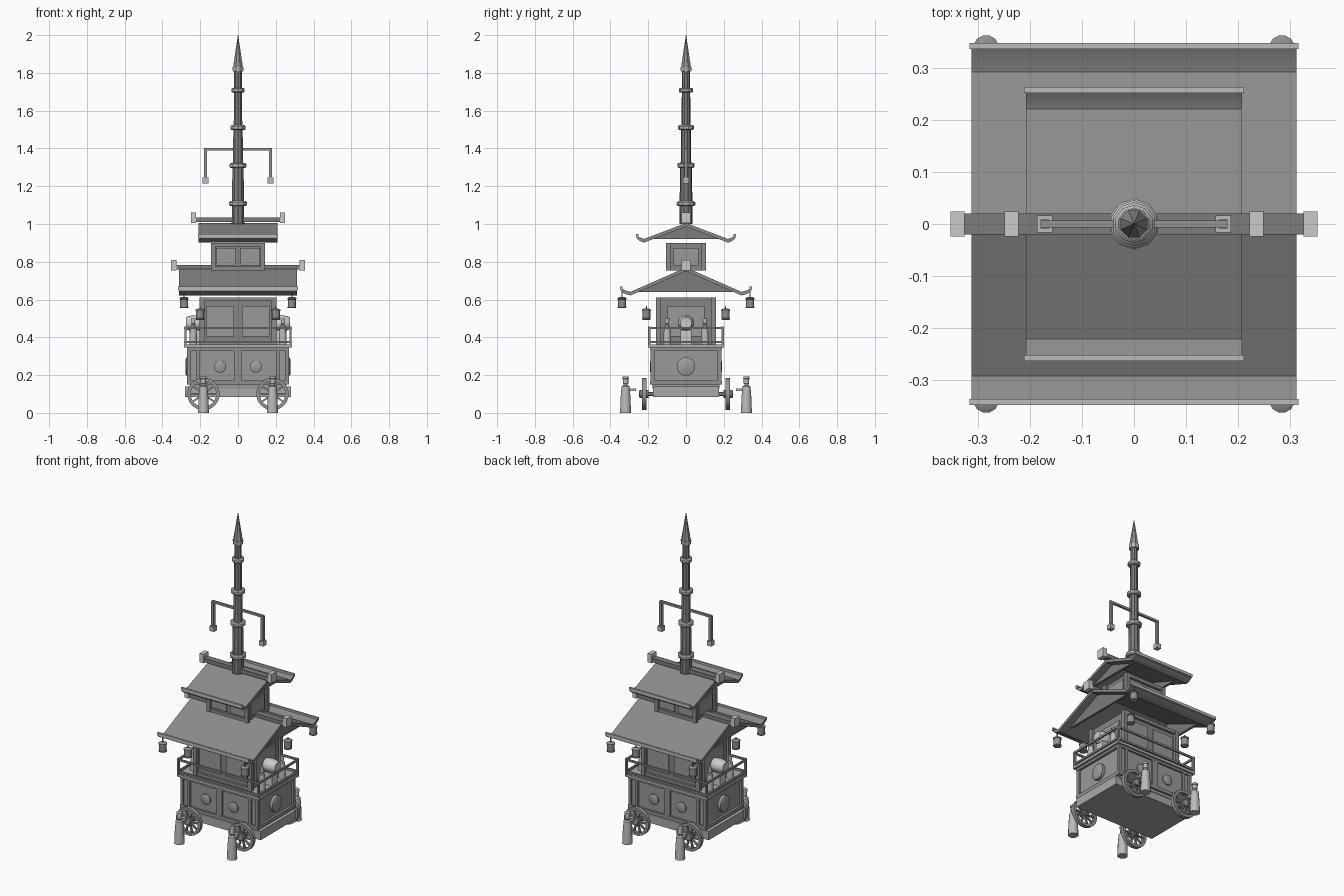
import bpy, bmesh, math
from mathutils import Vector

if "Cube" in bpy.data.objects:
    bpy.data.objects.remove(bpy.data.objects["Cube"])

S = (-1, 1)
# Grey tone per part, matched on the start of the name
TONES = [("mast_ring", .5), ("mast_tip", .3), ("mast_cross", .3), ("mast", .2), ("hanging", .3), ("arm_w", .5),
         ("ridge_cap", .55), ("ridge_beam", .2), ("eave_lip", .5), ("gable", .2), ("slopes", .26),
         ("panel", .32), ("walls", .24), ("storey", .26), ("lantern", .28), ("medallion", .34),
         ("wheel", .3), ("axle", .3), ("puller", .5), ("musician", .5), ("drum", .55),
         ("railing", .28), ("deck", .42), ("chassis", .4), ("strut", .28), ("trim", .28), ("body", .32)]


def tone(name):
    g = next((v for k, v in TONES if k in name), .3)
    key = "grey_%02d" % round(g * 100)
    m = bpy.data.materials.get(key) or bpy.data.materials.new(key)
    m.diffuse_color = (g, g, g, 1)
    m.use_nodes = True
    m.node_tree.nodes["Principled BSDF"].inputs["Base Color"].default_value = m.diffuse_color
    return m


def finish(name, bm):
    bmesh.ops.recalc_face_normals(bm, faces=bm.faces)
    me = bpy.data.meshes.new(name)
    bm.to_mesh(me)
    bm.free()
    me.shade_smooth()
    me.set_sharp_from_angle(angle=math.radians(32))
    me.materials.append(tone(name))
    ob = bpy.data.objects.new(name, me)
    bpy.context.collection.objects.link(ob)
    return ob


def box(name, x0, x1, y0, y1, z0, z1):
    bm = bmesh.new()
    bmesh.ops.create_cube(bm, size=1)
    for v in bm.verts:
        v.co = Vector(((x0 + x1) / 2 + v.co.x * (x1 - x0), (y0 + y1) / 2 + v.co.y * (y1 - y0),
                       (z0 + z1) / 2 + v.co.z * (z1 - z0)))
    return finish(name, bm)


def cbox(name, c, s):
    return box(name, *[c[i // 2] + s[i // 2] / 2 * (-1, 1)[i % 2] for i in range(6)])


def lathe(name, prof, loc, axis='Z', n=12, closed=False):
    """Revolve (radius, height) points about an axis through loc."""
    bm = bmesh.new()
    rings = []
    for r, h in prof:
        ring = []
        for i in range(n):
            a = 2 * math.pi * (i + 0.5) / n
            u, v = r * math.cos(a), r * math.sin(a)
            p = {'Z': (u, v, h), 'Y': (u, h, v), 'X': (h, u, v)}[axis]
            ring.append(bm.verts.new(Vector(loc) + Vector(p)))
        rings.append(ring)
    pairs = list(zip(rings, rings[1:])) + ([(rings[-1], rings[0])] if closed else [])
    for a, b in pairs:
        for i in range(n):
            bm.faces.new((a[i], a[(i + 1) % n], b[(i + 1) % n], b[i]))
    if not closed:
        bm.faces.new(rings[0])
        bm.faces.new(rings[-1])
    return finish(name, bm)


def extrude_x(name, pts, x0, x1):
    bm = bmesh.new()
    a, b = [[bm.verts.new((x, y, z)) for y, z in pts] for x in (x0, x1)]
    bm.faces.new(a)
    bm.faces.new(b)
    for i in range(len(pts)):
        j = (i + 1) % len(pts)
        bm.faces.new((a[i], a[j], b[j], b[i]))
    return finish(name, bm)


def figure(name, x, y, z, k=1.0, arm=0):
    p = [(.03, 0), (.027, .08), (.024, .118), (.022, .14), (.012, .146), (.012, .152),
         (.015, .156), (.015, .18), (.018, .181), (.017, .193)]
    lathe(name, [(r * k, h * k) for r, h in p], (x, y, z))
    if arm:
        box(name + "_arm", x - .009, x + .009, *sorted((y, y - arm * .055)), z + .115, z + .13)


def lantern(name, x, y, z, top):
    lathe(name, [(.017, 0), (.024, .003), (.024, .009), (.022, .01), (.022, .047),
                 (.025, .048), (.025, .054), (.014, .06)], (x, y, z))
    cbox(name + "_cord", (x, y, (z + .05 + top) / 2), (.005, .005, top - z - .05))


def roof(name, hx, kink, eave, zr, zk, ze, zbeam, cap_x):
    t = .019
    half = [(kink, zk), ((kink + eave) / 2, zk + (ze - zk) * .3), (eave, ze)]
    up = [(-y, z) for y, z in reversed(half)] + [(0, zr)] + half
    extrude_x(name + "_slopes", up + [(y, z - t) for y, z in reversed(up)], -hx, hx)
    for s in S:
        cbox(name + "_eave_lip", (0, s * (eave - .002), ze - .003), (2 * hx + .008, .012, .018))
        w = kink * .85
        extrude_x(name + "_gable_panel", [(-w, zk), (w, zk), (0, zr - .005)],
                  *sorted((s * (hx - .06), s * (hx - .045))))
        cbox(name + "_ridge_cap", (s * cap_x, 0, zbeam + .01), (.027, .048, .056))
    cbox(name + "_ridge_beam", (0, 0, zbeam), (2 * cap_x, .04, .024))


def storey(name, hx, hy, z0, z1, post):
    box(name + "_walls", -hx + .015, hx - .015, -hy + .02, hy - .02, z0, z1)
    zm, zh = (z0 + z1) / 2, (z1 - z0) * .64
    for s in S:
        for t in S:
            cbox(name + "_post", (s * (hx - post / 2), t * (hy - post / 2), zm), (post, post, z1 - z0))
            cbox(name + "_front_panel", (s * hx * .46, t * (hy - .018), zm), (hx * .72, .012, zh))
        cbox(name + "_side_panel", (s * (hx - .013), 0, zm), (.012, hy * 1.25, zh))
        for z in (z0 + .01, z1 - .01):
            cbox(name + "_rail", (0, s * (hy - .014), z), (2 * hx - .02, .018, .02))


# Wheeled base and body
box("chassis", -.28, .28, -.175, .175, .085, .14)
box("body", -.255, .255, -.178, .178, .13, .35)
for s in S:
    for z, h in ((.16, .022), (.338, .014)):
        cbox("body_trim_front", (0, s * .182, z), (.54, .016, h))
        cbox("body_trim_side", (s * .262, 0, z), (.016, .38, h))
    for x in (-.258, -.212, 0, .212, .258):
        cbox("body_strut", (x, s * .182, .245), (.018 if x else .04, .014, .19))
    for t in S:
        cbox("corner_strut", (s * .26, t * .178, .245), (.018, .02, .19))
        lathe("front_medallion", [(.033, -.008 * t), (.033, .005 * t), (.026, .009 * t)],
              (s * .095, t * .182, .245), 'Y', 12)
    lathe("side_medallion", [(.05, -.016 * s), (.05, .008 * s), (.04, .013 * s)], (s * .265, 0, .245), 'X', 12)
box("deck", -.285, .285, -.2, .2, .345, .362)

# Wheels and axles
for x in (-.183, .183):
    lathe("axle", [(.012, -.22), (.012, .22)], (x, 0, .1), 'Y', 8)
    for s in S:
        c = (x, s * .222, .1)
        lathe("wheel_rim", [(.068, -.012), (.086, -.012), (.086, .012), (.068, .012)], c, 'Y', 20, True)
        lathe("wheel_hub", [(.02, -.024 * s), (.02, .024 * s), (.012, .028 * s)], c, 'Y', 10)
        for i in range(5):
            sp = cbox("wheel_spoke", (0, 0, 0), (.15, .012, .009))
            sp.location = c
            sp.rotation_euler.y = i * math.pi / 5
        figure("puller", x, s * .32, 0, arm=s)

# Deck railing, musicians and drums
for s in S:
    for z in (.45, .375):
        cbox("railing_long", (0, s * .195, z), (.57, .01, .012))
        cbox("railing_short", (s * .28, 0, z), (.01, .4, .012))
    for t in S:
        cbox("railing_post", (s * .278, t * .194, .408), (.013, .013, .1))
        figure("musician", s * .237, t * .1, .36, .72)
    lathe("drum", [(.03, -.05), (.038, -.038), (.043, 0), (.038, .038), (.03, .05)], (s * .226, 0, .475), 'X', 16)
    cbox("drum_stand", (s * .23, 0, .4), (.055, .06, .08))

# Two storeys and roofs
storey("lower_storey", .203, .158, .36, .612, .026)
roof("lower_roof", .313, .293, .345, .77, .641, .662, .772, .34)
storey("upper_storey", .143, .107, .755, .9, .024)
roof("upper_roof", .208, .222, .26, 1.005, .921, .941, 1.022, .236)

# Lanterns
for s in S:
    for t in S:
        lantern("eave_lantern", s * .285, t * .339, .554, .655)
        lantern("inner_lantern", s * .2, t * .21, .492, .565)

# Mast, rings, tip and hanging arms
lathe("mast", [(.035, 1.0), (.034, 1.11), (.031, 1.3), (.028, 1.31), (.026, 1.5),
               (.024, 1.51), (.021, 1.83)], (0, 0, 0), n=10)
for z, r in ((1.108, .049), (1.31, .046), (1.51, .042), (1.708, .037)):
    lathe("mast_ring", [(r - .006, -.013), (r, -.007), (r, .007), (r - .006, .013)], (0, 0, z), n=10)
lathe("mast_tip", [(.029, 1.825), (.001, 2.0)], (0, 0, 0), n=8)
lathe("mast_ring_tip", [(.03, -.013), (.031, .011)], (0, 0, 1.82), n=8)
cbox("mast_crossbar", (0, 0, 1.396), (.36, .013, .014))
for s in S:
    cbox("hanging_arm", (s * .172, 0, 1.31), (.016, .018, .17))
    cbox("arm_weight", (s * .172, 0, 1.23), (.03, .032, .03))
